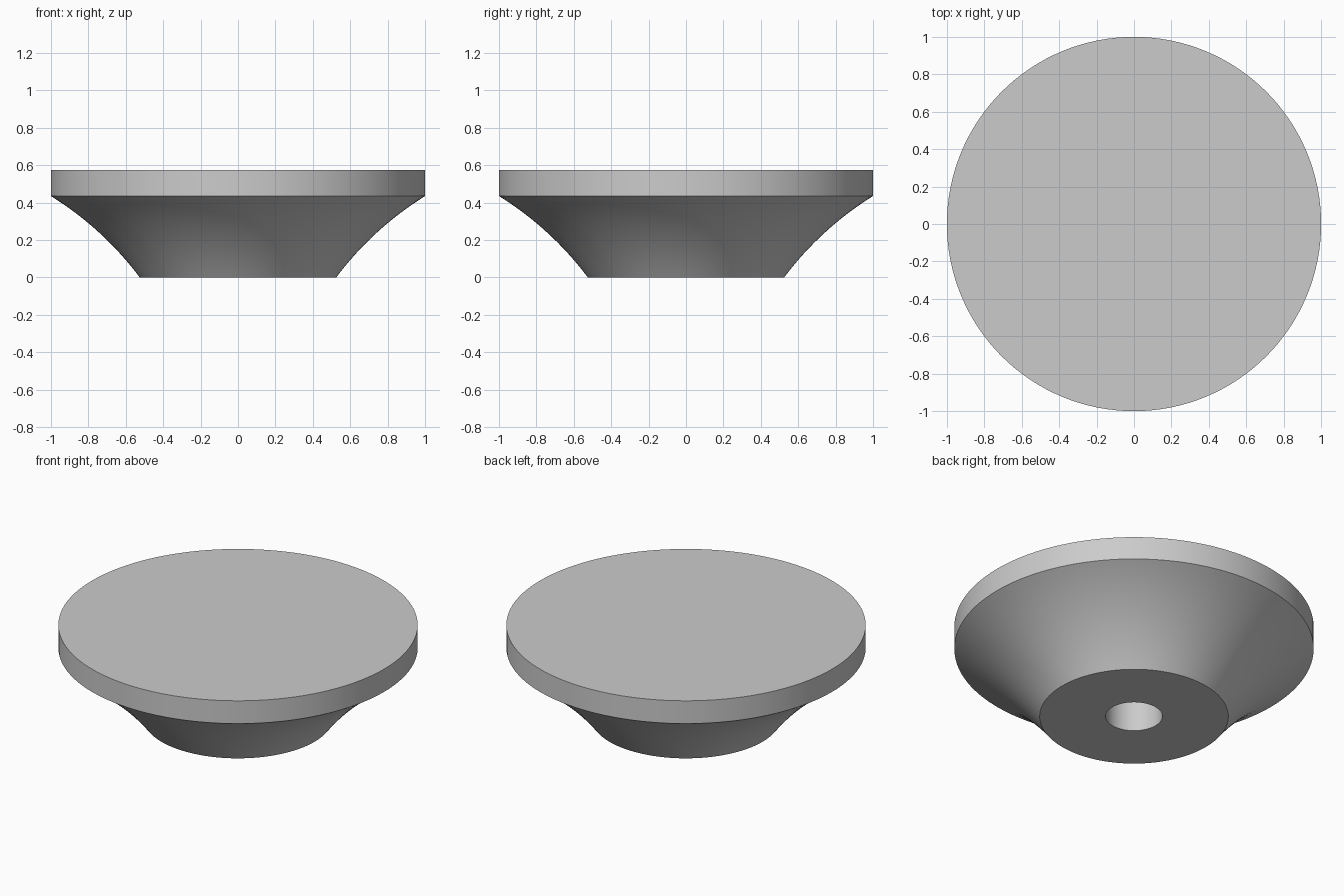
import bpy, bmesh, math
from mathutils import Vector

if "Cube" in bpy.data.objects:
    bpy.data.objects.remove(bpy.data.objects["Cube"])

SEGMENTS = 128


def arc(p0, p1, sag, steps):
    """Points on a circular arc from p0 to p1, bulging towards the axis by sag."""
    a, b = Vector(p0), Vector(p1)
    chord = b - a
    half = 2 * math.atan(2 * sag / chord.length)
    radius = chord.length / (2 * math.sin(half))
    normal = Vector((-chord.y, chord.x)).normalized()
    centre = (a + b) / 2 - normal * (radius - sag)
    along = chord.normalized()
    points = []
    for i in range(steps + 1):
        t = -half + 2 * half * i / steps
        p = centre + (along * math.sin(t) + normal * math.cos(t)) * radius
        points.append((p.x, p.y))
    return points


def lathe(name, profile, material):
    """Revolve an (r, z) profile that starts and ends on the axis."""
    bm = bmesh.new()
    verts = [bm.verts.new((r, 0, z)) for r, z in profile]
    edges = [bm.edges.new(pair) for pair in zip(verts, verts[1:])]
    bmesh.ops.spin(bm, geom=verts + edges, cent=(0, 0, 0), axis=(0, 0, 1),
                   angle=2 * math.pi, steps=SEGMENTS)
    bmesh.ops.remove_doubles(bm, verts=bm.verts, dist=1e-5)
    bmesh.ops.recalc_face_normals(bm, faces=bm.faces)
    mesh = bpy.data.meshes.new(name)
    bm.to_mesh(mesh)
    bm.free()
    mesh.materials.append(material)
    obj = bpy.data.objects.new(name, mesh)
    bpy.context.collection.objects.link(obj)
    bpy.context.view_layer.objects.active = obj
    obj.select_set(True)
    bpy.ops.object.shade_smooth_by_angle(angle=math.radians(30))
    return obj


grey = bpy.data.materials.new("grey")
grey.diffuse_color = (0.6, 0.6, 0.6, 1)
grey.use_nodes = True
grey.node_tree.nodes["Principled BSDF"].inputs["Base Color"].default_value = grey.diffuse_color

# Blind bore, flat base ring, flared flank, straight rim and flat top
profile = [(0, 0.40), (0.158, 0.40), (0.158, 0)]
profile += arc((0.525, 0), (1, 0.435), 0.03, 16)
profile += [(1, 0.575), (0, 0.575)]
lathe("flared_knob", profile, grey)
